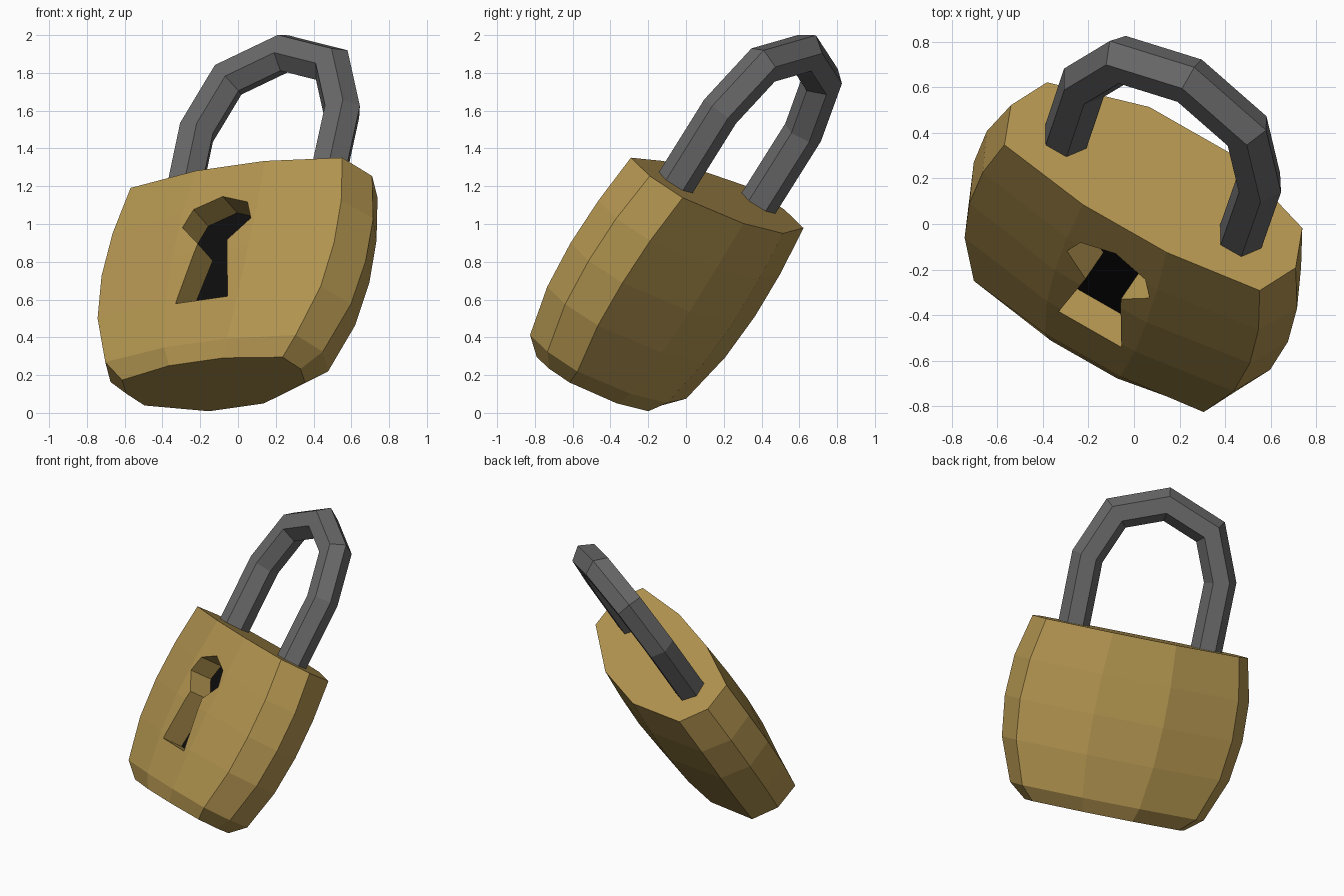
import bpy, bmesh, math
from mathutils import Vector, Matrix

if "Cube" in bpy.data.objects:
    bpy.data.objects.remove(bpy.data.objects["Cube"])

# Local padlock frame: u = right, v = back, w = up, origin at centre of the body's top face
u = Vector((0.862, -0.492, 0.123)).normalized()
v = Vector((0.486, 0.69, -0.537))
v = (v - u * v.dot(u)).normalized()
w = u.cross(v)
FRAME = Matrix.Translation((0.085, 0.165, 1.165)) @ Matrix((u, v, w)).transposed().to_4x4()


def material(name, rgb):
    m = bpy.data.materials.new(name)
    m.diffuse_color = (*rgb, 1)
    m.use_nodes = True
    m.node_tree.nodes["Principled BSDF"].inputs["Base Color"].default_value = m.diffuse_color
    return m


def loft(name, rings, mat):
    """Skin a list of equal-sized point rings and cap both ends."""
    bm = bmesh.new()
    rows = [[bm.verts.new(FRAME @ Vector(p)) for p in r] for r in rings]
    n = len(rows[0])
    for a, b in zip(rows, rows[1:]):
        for i in range(n):
            j = (i + 1) % n
            bm.faces.new((a[i], a[j], b[j], b[i]))
    bm.faces.new(rows[0])
    if len(rows) > 1:
        bm.faces.new(rows[-1])
        bmesh.ops.recalc_face_normals(bm, faces=bm.faces[:])
    me = bpy.data.meshes.new(name)
    bm.to_mesh(me)
    bm.free()
    me.materials.append(mat)
    ob = bpy.data.objects.new(name, me)
    bpy.context.collection.objects.link(ob)
    return ob


brass = material("brass", (0.45, 0.30, 0.08))
steel = material("steel", (0.14, 0.14, 0.14))
black = material("black", (0.004, 0.004, 0.004))

# Body: ten-sided barrel rings (height, side u, corner u, corner v, mid u, front v, back v)
levels = [
    (0.00, 0.725, 0.650, 0.197, 0.213, 0.265, 0.350),
    (-0.28, 0.790, 0.702, 0.197, 0.230, 0.277, 0.365),
    (-0.55, 0.800, 0.714, 0.197, 0.234, 0.280, 0.370),
    (-0.82, 0.765, 0.685, 0.192, 0.224, 0.267, 0.355),
    (-1.105, 0.652, 0.585, 0.180, 0.192, 0.235, 0.312),
    (-1.197, 0.535, 0.493, 0.125, 0.168, 0.192, 0.256),
]
rings = []
for h, s, cu, cv, mu, f, b in levels:
    rings.append([(-s, 0, h), (-cu, -cv, h), (-mu, -f, h), (mu, -f, h), (cu, -cv, h),
                  (s, 0, h), (cu, cv, h), (mu, b, h), (-mu, b, h), (-cu, cv, h)])
body = loft("body", rings, brass)

# Keyhole: mirrored half outline, cut into the front
half = [(0.165, -0.26), (0.21, -0.37), (0.09, -0.49), (0.16, -0.85)]
outline = [(0, -0.2)] + half + [(-x, z) for x, z in reversed(half)]
cutter = loft("keyhole_cutter", [[(x, y, z) for x, z in outline] for y in (-0.5, -0.11)], brass)
cutter.hide_render = True
mod = body.modifiers.new("keyhole", "BOOLEAN")
mod.operation = 'DIFFERENCE'
mod.solver = 'EXACT'
mod.object = cutter
bpy.context.view_layer.objects.active = body
bpy.ops.object.modifier_apply(modifier=mod.name)
bpy.data.objects.remove(cutter)

# Dark floor of the keyhole
loft("keyhole_floor", [[(x, -0.113, z) for x, z in outline]], black)

# Shackle: hexagonal bar swept along a mirrored arch with mitred bends
side = [(-0.445, -0.08), (-0.447, 0.45), (-0.318, 0.765)]
path = [Vector(p) for p in side + [(0, 0.888)] + [(-x, z) for x, z in reversed(side)]]
rings = []
for i, p in enumerate(path):
    d1 = (p - path[i - 1]).normalized() if i else (path[1] - p).normalized()
    d2 = (path[i + 1] - p).normalized() if i < len(path) - 1 else d1
    t = (d1 + d2).normalized()
    out = Vector((-t.y, t.x)) / t.dot(d1)
    ring = []
    for k in range(6):
        a = k * math.pi / 3
        q = p + out * 0.105 * math.cos(a)
        ring.append((q.x, 0.105 * math.sin(a), q.y))
    rings.append(ring)
loft("shackle", rings, steel)
